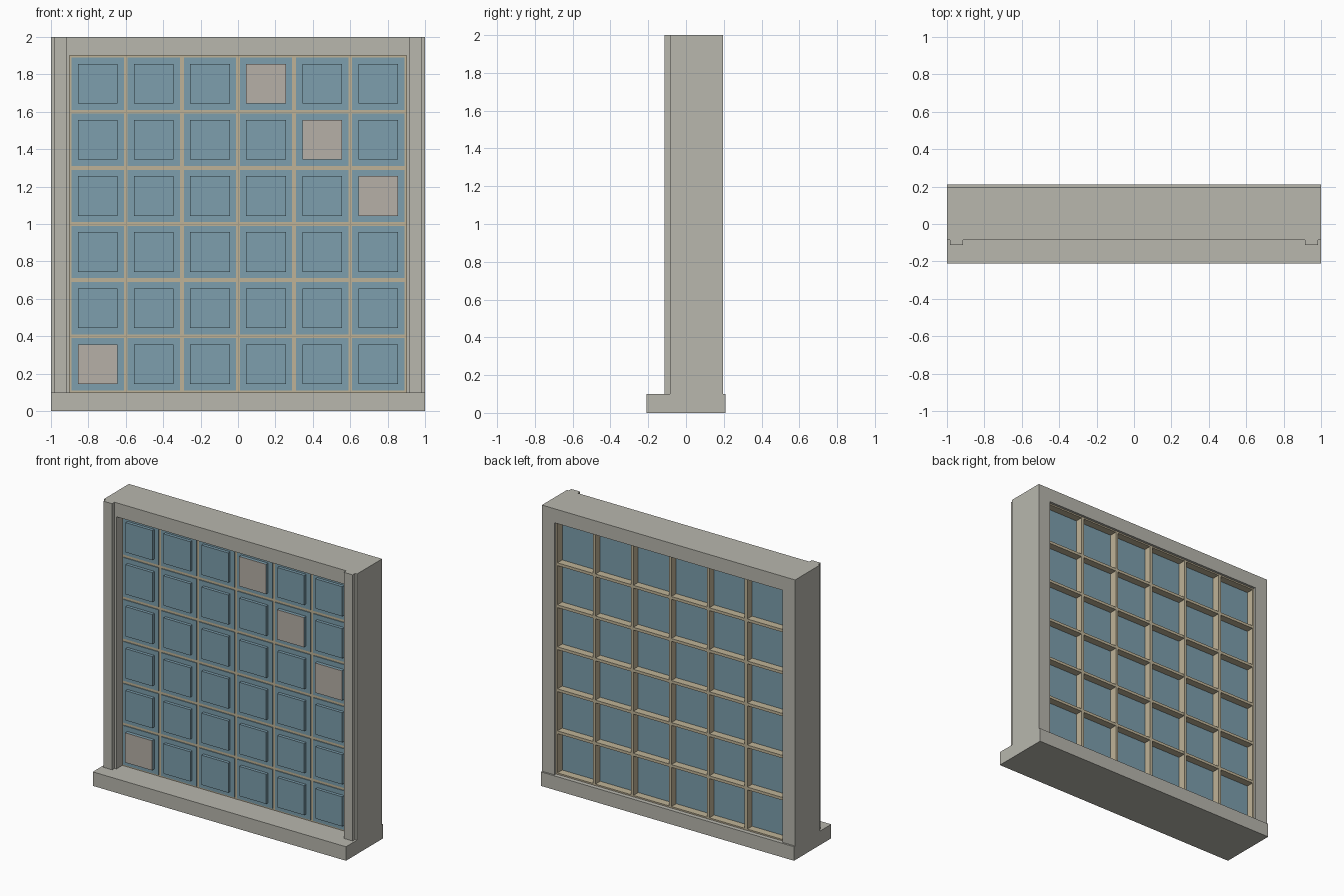
import bpy

old = bpy.data.objects.get("Cube")
if old:
    bpy.data.objects.remove(old, do_unlink=True)


def material(name, rgb):
    m = bpy.data.materials.new(name)
    m.use_nodes = True
    m.diffuse_color = (*rgb, 1)
    m.node_tree.nodes["Principled BSDF"].inputs["Base Color"].default_value = (*rgb, 1)
    return m


stone = material("stone grey", (0.48, 0.474, 0.423))
wood = material("beige wood", (0.52, 0.45, 0.31))
glass = material("blue glass", (0.205, 0.347, 0.423))
patch = material("warm grey", (0.47, 0.435, 0.39))


def box(name, x, y, z, mat):
    """Axis-aligned box from (low, high) ranges."""
    bpy.ops.mesh.primitive_cube_add(size=1, location=[sum(r) / 2 for r in (x, y, z)])
    ob = bpy.context.object
    ob.name = name
    ob.scale = [r[1] - r[0] for r in (x, y, z)]
    bpy.ops.object.transform_apply(location=False, rotation=False, scale=True)
    ob.data.materials.append(mat)
    return ob


FRONT, BACK = -0.085, 0.197
PITCH, COUNT = 0.3, 6
LEFT, BOTTOM = -0.9, 0.1

# Sill, head and jambs
box("sill", (-1, 1), (-0.21, 0.21), (0, 0.1), stone)
box("head", (-0.9, 0.9), (FRONT, BACK), (1.9, 2), stone)
for side, s in (("left", 1), ("right", -1)):
    box(side + "_jamb", sorted((s * 0.9, s)), (FRONT, BACK), (0.1, 2), stone)
    box(side + "_pilaster", sorted((s * 0.915, s * 0.985)), (-0.113, FRONT), (0.1, 2), stone)

# Lattice of glazing bars, with half-width bars along the edges
BAR = 0.01
bar_depth = (-0.02, 0.18)
for i in range(COUNT + 1):
    lo = 0 if i == 0 else BAR
    hi = 0 if i == COUNT else BAR
    x, z = LEFT + i * PITCH, BOTTOM + i * PITCH
    box("upright_bar", (x - lo, x + hi), bar_depth, (0.1, 1.9), wood)
    box("cross_bar", (-0.9, 0.9), (bar_depth[0] + 0.001, bar_depth[1] - 0.001),
        (z - lo, z + hi), wood)

# Panes with raised centres; a few carry a grey plate
plated = {(0, 0), (3, 5), (4, 4), (5, 3)}
for col in range(COUNT):
    for row in range(COUNT):
        x = LEFT + (col + 0.5) * PITCH
        z = BOTTOM + (row + 0.5) * PITCH

        def centred(half):
            return (x - half, x + half), (z - half, z + half)

        px, pz = centred(0.14)
        box("pane", px, (-0.025, 0.125), pz, glass)
        rx, rz = centred(0.106)
        box("raised_centre", rx, (-0.047, -0.025), rz, glass)
        if (col, row) in plated:
            box("grey_plate", rx, (-0.05, -0.047), rz, patch)
